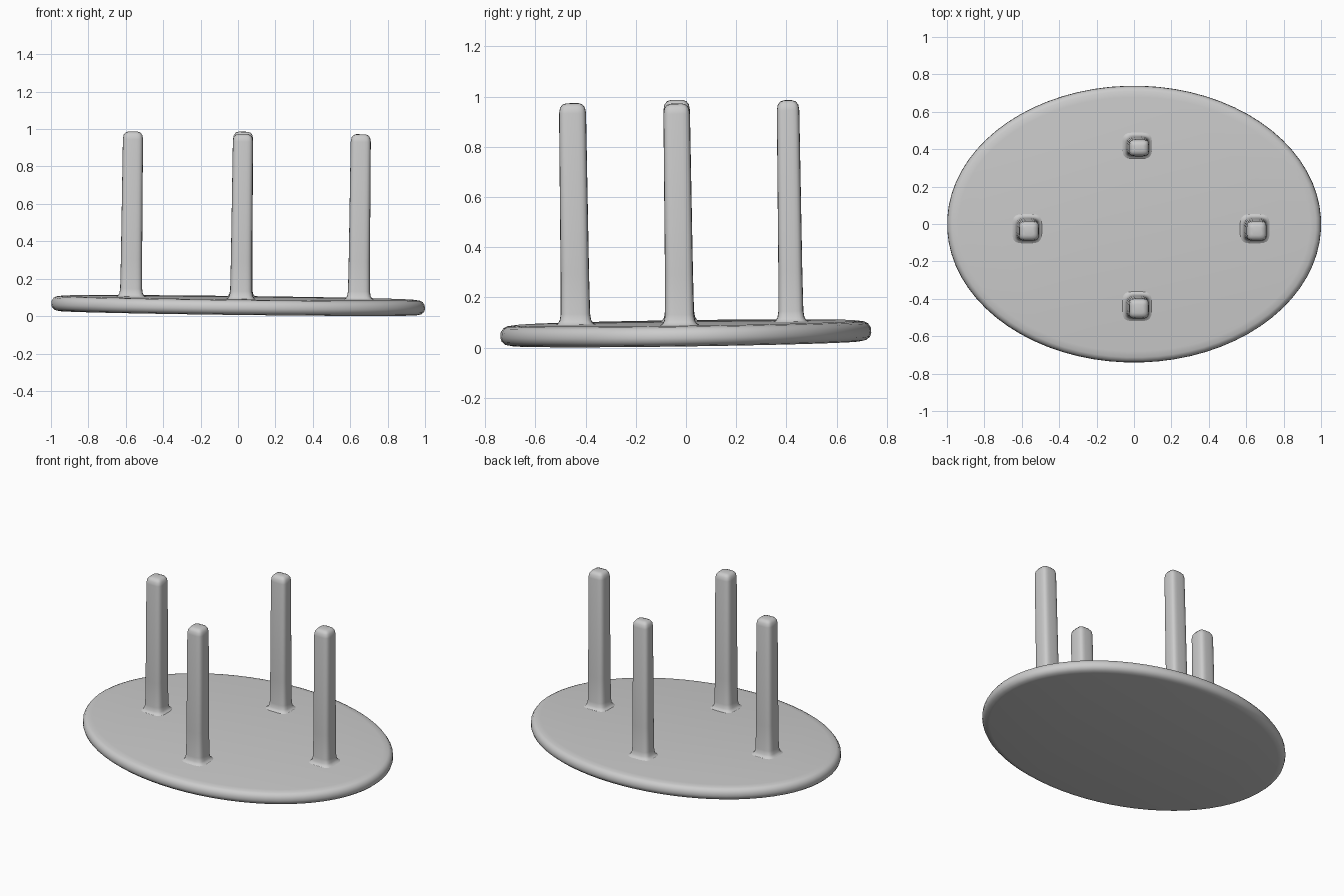
import bpy, bmesh, math
from mathutils import Matrix

if "Cube" in bpy.data.objects:
    bpy.data.objects.remove(bpy.data.objects["Cube"])

grey = bpy.data.materials.new("plain_grey")
grey.diffuse_color = (0.6, 0.6, 0.6, 1)
grey.use_nodes = True
grey.node_tree.nodes["Principled BSDF"].inputs["Base Color"].default_value = grey.diffuse_color

# The whole table rests slightly tilted
TILT = Matrix(((1, 0, 0.012, 0), (0, 1, -0.014, 0), (-0.012, 0.014, 1, 0), (0, 0, 0, 1)))


def loft(name, centre, rings, sides, power):
    """Stack superellipse rings (rx, ry, z) and cap both ends."""
    bm = bmesh.new()
    loops = []
    for rx, ry, z in rings:
        loop = []
        for i in range(sides):
            a = 2 * math.pi * (i + 0.5) / sides
            c, s = math.cos(a), math.sin(a)
            x = math.copysign(abs(c) ** (2 / power), c) * rx + centre[0]
            y = math.copysign(abs(s) ** (2 / power), s) * ry + centre[1]
            loop.append(bm.verts.new((x, y, z)))
        loops.append(loop)
    for a, b in zip(loops, loops[1:]):
        for i in range(sides):
            j = (i + 1) % sides
            bm.faces.new((a[i], a[j], b[j], b[i]))
    bm.faces.new(loops[0][::-1])
    bm.faces.new(loops[-1])
    bm.transform(TILT)
    mesh = bpy.data.meshes.new(name)
    bm.to_mesh(mesh)
    bm.free()
    mesh.materials.append(grey)
    obj = bpy.data.objects.new(name, mesh)
    bpy.context.collection.objects.link(obj)
    bpy.ops.object.select_all(action='DESELECT')
    obj.select_set(True)
    bpy.context.view_layer.objects.active = obj
    bpy.ops.object.shade_smooth_by_angle(angle=math.radians(40))
    return obj


# Oval table top with a rounded rim: (inset, height)
RIM = [(0.045, 0.016), (0.02, 0.021), (0.005, 0.034), (0, 0.05),
       (0.002, 0.07), (0.013, 0.087), (0.028, 0.094), (0.06, 0.098)]
loft("table_top", (0, 0), [(1.0 - i, 0.74 - i, z) for i, z in RIM], 72, 2)

# Legs: flared foot, slight taper, domed end: (growth, height)
LEG = [(0.03, 0.094), (0.014, 0.102), (0.006, 0.115), (0.002, 0.14), (0, 0.3),
       (-0.003, 0.94), (-0.007, 0.962), (-0.017, 0.975), (-0.032, 0.98)]
for name, x, y, hx, hy in [("left_leg", -0.573, -0.024, 0.057, 0.056),
                           ("right_leg", 0.645, -0.024, 0.057, 0.056),
                           ("front_leg", 0.015, -0.439, 0.057, 0.057),
                           ("back_leg", 0.016, 0.42, 0.057, 0.048)]:
    loft(name, (x, y), [(hx + g, hy + g, z) for g, z in LEG], 24, 4)
